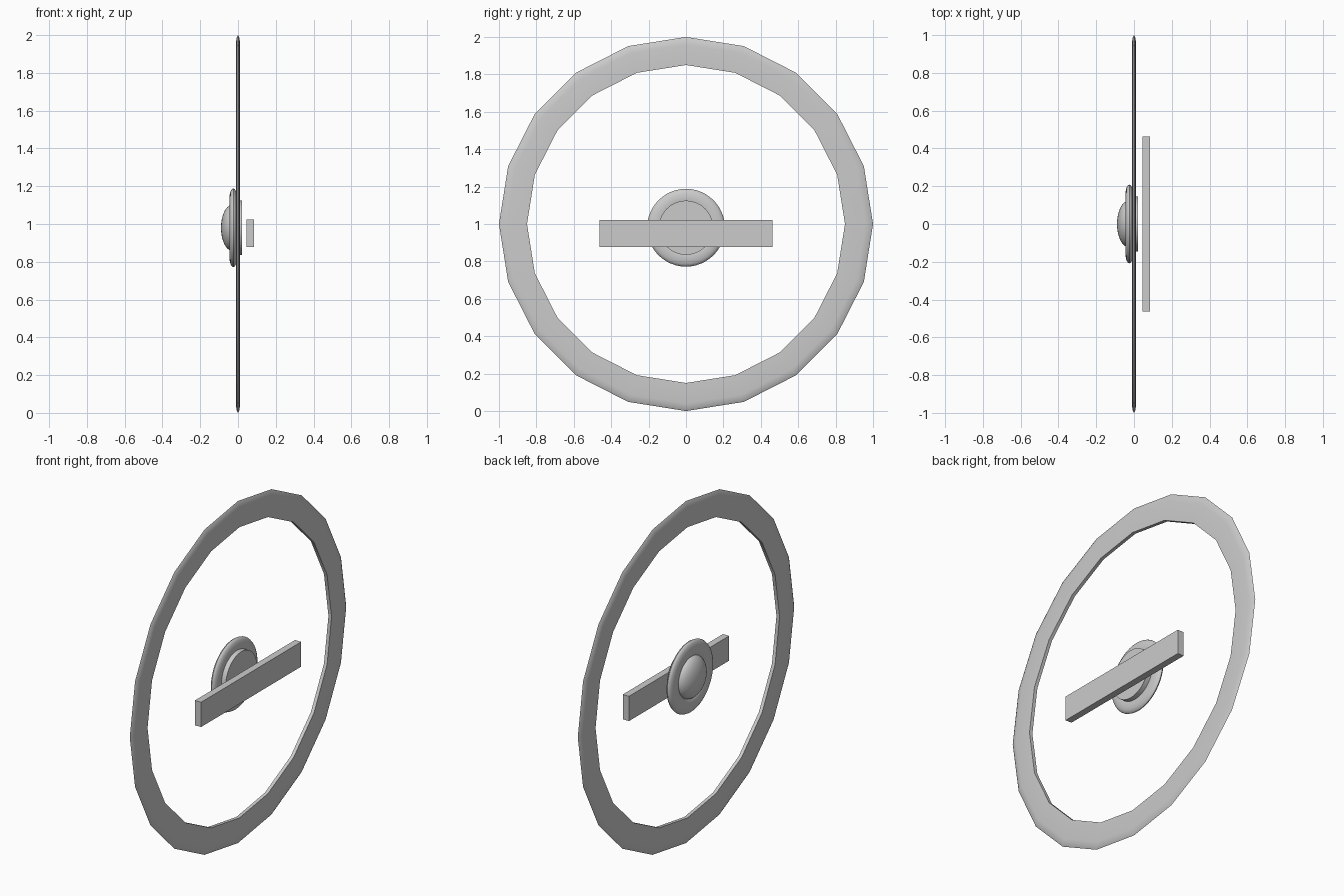
import bpy, math

if "Cube" in bpy.data.objects:
    bpy.data.objects.remove(bpy.data.objects["Cube"])


def lathe(name, profile, sides, centre_z, closed=False, angle=35):
    """Spin (x, radius) points around the x axis; radius 0 makes a pole."""
    verts, rings, faces = [], [], []
    for x, r in profile:
        if r == 0:
            rings.append([len(verts)] * sides)
            verts.append((x, 0, centre_z))
        else:
            rings.append(list(range(len(verts), len(verts) + sides)))
            for i in range(sides):
                a = 2 * math.pi * i / sides
                verts.append((x, r * math.sin(a), centre_z + r * math.cos(a)))
    pairs = list(zip(rings, rings[1:]))
    if closed:
        pairs.append((rings[-1], rings[0]))
    for a, b in pairs:
        for i in range(sides):
            j = (i + 1) % sides
            loop = list(dict.fromkeys([a[i], b[i], b[j], a[j]]))
            faces.append(loop[::-1])
    mesh = bpy.data.meshes.new(name)
    mesh.from_pydata(verts, [], faces)
    obj = bpy.data.objects.new(name, mesh)
    bpy.context.collection.objects.link(obj)
    bpy.context.view_layer.objects.active = obj
    obj.select_set(True)
    bpy.ops.object.mode_set(mode='EDIT')
    bpy.ops.mesh.select_all(action='SELECT')
    bpy.ops.mesh.normals_make_consistent(inside=False)
    bpy.ops.object.mode_set(mode='OBJECT')
    bpy.ops.object.shade_smooth_by_angle(angle=math.radians(angle))
    obj.select_set(False)
    return obj


# Faceted outer rim with a rounded outside edge
rim = [(-0.01, 0.85), (-0.011, 0.96), (-0.007, 0.988), (0, 1.0),
       (0.007, 0.988), (0.011, 0.96), (0.01, 0.85)]
lathe("rim", rim, 20, 1.0, closed=True, angle=50)

# Boss flange: flattened rounded ring
flange = [(-0.025 + 0.02 * math.cos(t), 0.16 + 0.048 * math.sin(t))
          for t in (2 * math.pi * i / 16 for i in range(16))]
lathe("boss_flange", flange, 48, 0.98, closed=True)

# Domed boss on the outside face
dome = [(-0.03 - 0.06 * math.cos(t), 0.122 * math.sin(t))
        for t in (math.pi / 2 * i / 10 for i in range(11))]
dome[0] = (-0.09, 0)
lathe("boss_dome", dome, 48, 0.98)

# Backing disc behind the boss
lathe("boss_backing", [(-0.025, 0), (-0.025, 0.145), (0.022, 0.145), (0.022, 0)], 48, 0.98)

# Hand grip bar
bpy.ops.mesh.primitive_cube_add(size=1, location=(0.065, 0, 0.95))
grip = bpy.context.object
grip.name = "grip_bar"
grip.scale = (0.04, 0.925, 0.145)
bpy.ops.object.transform_apply(location=False, rotation=False, scale=True)
